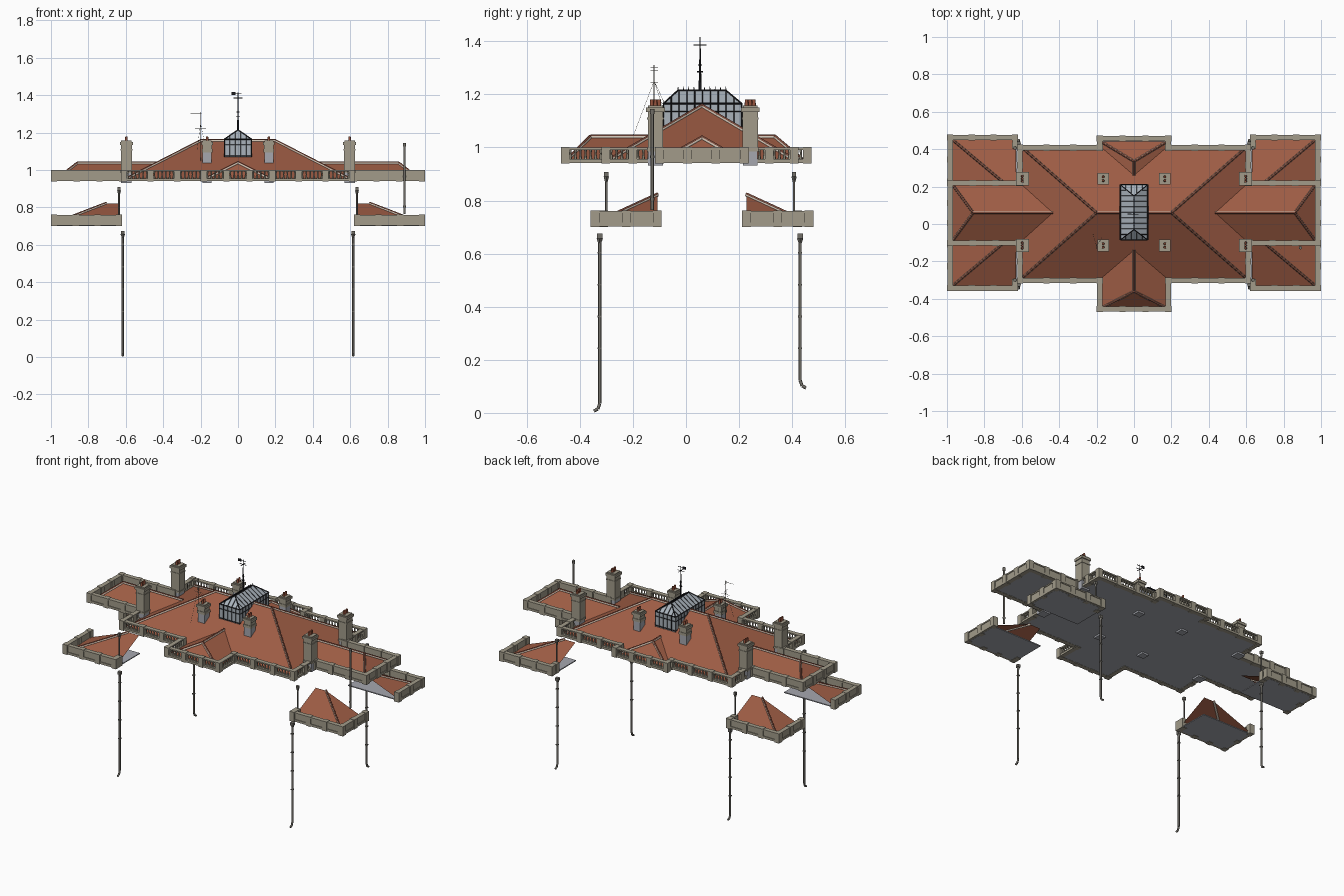
import bpy, bmesh
from math import radians
from mathutils import Vector, Matrix

if "Cube" in bpy.data.objects:
    bpy.data.objects.remove(bpy.data.objects["Cube"])


def material(name, rgb):
    m = bpy.data.materials.new(name)
    m.use_nodes = True
    m.diffuse_color = (*rgb, 1)
    m.node_tree.nodes["Principled BSDF"].inputs["Base Color"].default_value = (*rgb, 1)
    return m


TILE = material("roof tile", (.34, .107, .058))
RIDGE = material("ridge tile", (.2, .07, .045))
CREAM = material("pale mortar", (.62, .54, .45))
STONE = material("stone", (.36, .33, .255))
LEAD = material("lead sheet", (.38, .39, .43))
GLASS = material("glass", (.40, .45, .50))
IRON = material("black iron", (.015, .015, .018))
PIPE = material("pipe grey", (.17, .16, .14))
POT = material("chimney pot", (.30, .085, .045))


def finish(name, bm, mat, smooth=False):
    me = bpy.data.meshes.new(name)
    bm.to_mesh(me)
    bm.free()
    me.materials.append(mat)
    ob = bpy.data.objects.new(name, me)
    bpy.context.collection.objects.link(ob)
    if smooth:
        bpy.ops.object.select_all(action='DESELECT')
        ob.select_set(True)
        bpy.context.view_layer.objects.active = ob
        bpy.ops.object.shade_smooth_by_angle(angle=radians(50))
    return ob


def box(bm, lo, hi):
    lo, hi = Vector(lo), Vector(hi)
    size = Matrix.Diagonal((*(hi - lo), 1))
    bmesh.ops.create_cube(bm, size=1, matrix=Matrix.Translation((lo + hi) / 2) @ size)


def block(bm, x, y, half, z0, z1):
    box(bm, (x - half, y - half, z0), (x + half, y + half, z1))


def rod(bm, p, q, r, r2=None, n=6):
    p, q = Vector(p), Vector(q)
    d = q - p
    rot = d.to_track_quat('Z', 'Y').to_matrix().to_4x4()
    bmesh.ops.create_cone(bm, cap_ends=True, segments=n, radius1=r, radius2=r if r2 is None else r2,
                          depth=d.length, matrix=Matrix.Translation((p + q) / 2) @ rot)


def sheet(name, mat, polys):
    bm = bmesh.new()
    for poly in polys:
        f = bm.faces.new([bm.verts.new(p) for p in poly])
        f.normal_update()
        if f.normal.z < 0:
            f.normal_flip()
    bmesh.ops.remove_doubles(bm, verts=bm.verts, dist=.0001)
    finish(name, bm, mat)


def ridge_tiles(name, lines):
    up = Vector((0, 0, .005))
    for label, mat, r, lift in (("_mortar", CREAM, .007, 0), ("_ridge", RIDGE, .0052, 1)):
        bm = bmesh.new()
        for p, q in lines:
            rod(bm, Vector(p) + up * lift, Vector(q) + up * lift, r, n=8)
        finish(name + label, bm, mat, True)


def hip_roof(name, a, b, c, d, r1, r2, closed=False, mat=TILE):
    # a, b: outer eave corners; c, d: inner eave corners; r1-r2: ridge
    polys = [(a, b, r1), (b, c, r2, r1), (d, a, r1, r2)]
    lines = [(a, r1), (b, r1), (r1, r2)]
    if closed:
        polys.append((c, d, r2))
        lines += [(c, r2), (d, r2)]
    sheet(name, mat, polys)
    return lines


# Main, wing and porch roofs
E, MID, TOP, LOW = .95, .06, 1.155, 1.035
tiles = hip_roof("main_roof", (-.6, -.29, E), (-.6, .41, E), (.6, .41, E), (.6, -.29, E),
                 (-.2, MID, TOP), (.2, MID, TOP), True)
for s, side in ((1, "left"), (-1, "right")):
    tiles += hip_roof(side + "_wing_roof", (s * .97, -.09, E), (s * .97, .21, E), (s * .6, .21, E),
                      (s * .6, -.09, E), (s * .86, MID, LOW), (s * .434, MID, LOW))
for name, out, inn, r1, r2 in (("front", -.45, -.29, -.36, -.14), ("back", .44, .41, .335, .26)):
    tiles += hip_roof(name + "_porch_roof", (-.175, out, E), (.175, out, E), (.175, inn, E),
                      (-.175, inn, E), (0, r1, LOW + .003), (0, r2, LOW + .003))
ridge_tiles("upper_roof", tiles)

# Flat lead deck under the upper roofs
bm = bmesh.new()
box(bm, (-.62, -.31, .943), (.62, .42, .95))
for s in (-1, 1):
    x0, x1 = sorted((s * .62, s * .99))
    box(bm, (x0, -.11, .943), (x1, .23, .95))
box(bm, (-.195, -.465, .943), (.195, -.31, .95))
box(bm, (-.195, .42, .943), (.195, .465, .95))
finish("roof_deck", bm, LEAD)


def parapet(name, path, z, pierced, step=.125):
    # Plinth, coping and posts, filled with a solid panel or with balusters
    bm = bmesh.new()
    for (x0, y0), (x1, y1) in zip(path, path[1:]):
        p, q = Vector((x0, y0, 0)), Vector((x1, y1, 0))
        lo, hi = Vector(map(min, p, q)), Vector(map(max, p, q))

        def course(t, z0, z1):
            box(bm, (lo.x - t, lo.y - t, z + z0), (hi.x + t, hi.y + t, z + z1))

        course(.014, 0, .014)
        course(.014, .049, .057)
        if not pierced:
            course(.010, .01, .052)
        bays = max(1, round((q - p).length / step))
        for i in range(bays + 1):
            c = p.lerp(q, i / bays)
            block(bm, c.x, c.y, .0165, z - .003, z + .059)
            if pierced and i < bays:
                n = max(1, round((q - p).length / bays / .02))
                for k in range(1, n):
                    b = p.lerp(q, (i + k / n) / bays)
                    rod(bm, (b.x, b.y, z + .012), (b.x, b.y, z + .034), .0068, .0035)
                    rod(bm, (b.x, b.y, z + .034), (b.x, b.y, z + .05), .0035, .0055)
    finish(name, bm, STONE)


def around(wall, edge, porch):
    half = [(.609, wall), (.609, edge), (.183, edge), (.183, porch)]
    return half + [(-x, y) for x, y in reversed(half)]


parapet("front_balustrade", around(-.1, -.302, -.455), .942, True)
parapet("back_balustrade", around(.22, .408, .457), .942, True)

for s, side in ((1, "left"), (-1, "right")):
    parapet(side + "_wing_parapet", [(s * .62, -.101), (s * .983, -.101), (s * .983, .219), (s * .62, .219)],
            .942, False)
    # Low corner pavilions, open against the missing walls
    for end, wall, out, edge in (("front", -.108, -.343, -.31), ("back", .228, .463, .42)):
        name = end + "_" + side + "_pavilion"
        X = s * .983
        parapet(name + "_parapet", [(X, wall), (X, out), (s * .636, out), (s * .636, edge)], .703, False)
        bm = bmesh.new()
        x0, x1 = sorted((s * .625, X))
        y0, y1 = sorted((wall, out))
        box(bm, (x0, y0, .702), (x1, y1, .708))
        finish(name + "_floor", bm, LEAD)
        inset = out + (.013 if out < 0 else -.013)
        corner, peak = (s * .97, inset, .718), (s * .705, wall, .82)
        sheet(name + "_roof", TILE, [(corner, (s * .97, wall, .718), peak),
                                     (corner, (s * .63, inset, .718), (s * .63, wall, .82), peak)])
        ridge_tiles(name, [(corner, peak)])

        # Rainwater pipes with hoppers, collars and a bent shoe
        o = -1 if end == "front" else 1
        y, foot = (-.325, 0) if o < 0 else (.43, .087)
        bm = bmesh.new()
        x = s * .616
        path = [(x, y, .65), (x, y, foot + .035), (x, y + o * .007, foot + .015), (x, y + o * .022, foot + .007)]
        for p, q in zip(path, path[1:]):
            rod(bm, p, q, .006, n=8)
        for z in (.24, .36, .48, .6):
            block(bm, x, y, .0075, z, z + .006)
        rod(bm, (x, y, .64), (x, y, .657), .006, .012, 4)
        block(bm, x, y, .01, .657, .675)
        x, y = s * .636, (-.3 if o < 0 else .407)
        rod(bm, (x, y, .75), (x, y, .89), .0045, n=8)
        rod(bm, (x, y, .87), (x, y, .89), .005, .01, 4)
        block(bm, x, y, .008, .89, .908)
        finish(name + "_rain_pipe", bm, PIPE, True)

# Chimney stacks with lead bases, stone shafts, moulded caps and pots
stone, lead, pots = bmesh.new(), bmesh.new(), bmesh.new()
for s in (-1, 1):
    for y in (-.115, .242):
        for x, half, base in ((s * .597, .028, .985), (s * .165, .024, 1.095)):
            block(lead, x, y, half, .932, base)
            block(stone, x, y, half + .001, base, 1.14)
            block(stone, x, y, half + .004, base, base + .012)
            block(stone, x, y, half + .004, 1.105, 1.112)
            block(stone, x, y, half + .007, 1.134, 1.15)
            block(stone, x, y, half, 1.15, 1.157)
            for k in (-1, 0, 1) if half > .025 else (-.7, .7):
                rod(pots, (x, y + k * .014, 1.155), (x, y + k * .014, 1.18), .0075, .006, 10)
finish("chimney_stacks", stone, STONE)
finish("chimney_bases", lead, LEAD)
finish("chimney_pots", pots, POT, True)

# Glazed roof lantern
X, Y0, Y1, EAVE, PEAK = .073, -.085, .21, 1.165, 1.215
bm = bmesh.new()
box(bm, (-X, Y0, 1.05), (X, Y1, EAVE))
finish("lantern_glass", bm, GLASS)
ra, rb = (0, -.03, PEAK), (0, .15, PEAK)
bars = hip_roof("lantern_roof", (-X, Y0, EAVE), (X, Y0, EAVE), (X, Y1, EAVE), (-X, Y1, EAVE),
                ra, rb, True, GLASS)
bm = bmesh.new()
for p, q in bars:
    rod(bm, p, q, .0035)
for z, t in ((1.075, .003), (1.135, .0022), (EAVE, .004)):
    for x in (-X, X):
        rod(bm, (x, Y0, z), (x, Y1, z), t, n=4)
    for y in (Y0, Y1):
        rod(bm, (-X, y, z), (X, y, z), t, n=4)
for i in range(11):
    y = Y0 + (Y1 - Y0) * i / 10
    # Rafters stop at the hips near both ends
    run = min(1, (y - Y0) / (ra[1] - Y0), (Y1 - y) / (Y1 - rb[1]))
    for x in (-X, X):
        rod(bm, (x, y, 1.05), (x, y, EAVE), .0022, n=4)
        if run > .01:
            rod(bm, (x, y, EAVE), (x * (1 - run), y, EAVE + (PEAK - EAVE) * run), .002, n=4)
for i in range(6):
    x = -X + 2 * X * i / 5
    run = 1 - abs(x) / X
    for y, r in ((Y0, ra), (Y1, rb)):
        rod(bm, (x, y, 1.05), (x, y, EAVE), .0022, n=4)
        if run > .01:
            rod(bm, (x, y, EAVE), (x, y + (r[1] - y) * run, EAVE + (PEAK - EAVE) * run), .002, n=4)
for i in range(10):
    y = -.03 + .02 * i
    rod(bm, (0, y, PEAK), (0, y, PEAK + .014), .0025, .0005, 4)
finish("lantern_frame", bm, IRON)

# Weather vane on the lantern ridge
bm = bmesh.new()
C = .053
rod(bm, (0, C, 1.2), (0, C, 1.3), .006, .004)
rod(bm, (0, C, 1.3), (0, C, 1.415), .0035, .002)
for z, t in ((1.285, .011), (1.31, .008), (1.385, .024)):
    rod(bm, (-t, C, z), (t, C, z), .002)
    rod(bm, (0, C - t, z), (0, C + t, z), .002)
rod(bm, (-.03, C, 1.408), (.02, C, 1.408), .0018)
box(bm, (-.034, C - .002, 1.4), (-.014, C + .002, 1.416))
finish("weather_vane", bm, IRON)

# Aerial with guy wires
bm = bmesh.new()
A, B = -.2, -.12
rod(bm, (A, B, 1.03), (A, B, 1.31), .0018)
rod(bm, (A - .055, B, 1.3), (A + .005, B, 1.3), .0012)
rod(bm, (A - .03, B, 1.22), (A + .03, B, 1.22), .001)
for z in (1.245, 1.29, 1.3):
    rod(bm, (A, B - .014, z), (A, B + .014, z), .001)
for dx, dy, z in ((0, -.08, 1.04), (-.02, .07, 1.1), (.03, .05, 1.1)):
    rod(bm, (A, B, 1.25), (A + dx, B + dy, z), .0007, n=3)
finish("aerial", bm, PIPE)

# Tall vent pipe beside the left wing
bm = bmesh.new()
rod(bm, (.89, -.127, .765), (.89, -.127, 1.13), .006, n=8)
rod(bm, (.89, -.127, 1.125), (.89, -.127, 1.145), .009, n=8)
for z in (.8, .96):
    rod(bm, (.89, -.127, z), (.89, -.127, z + .01), .008, n=8)
finish("vent_pipe", bm, PIPE, True)
